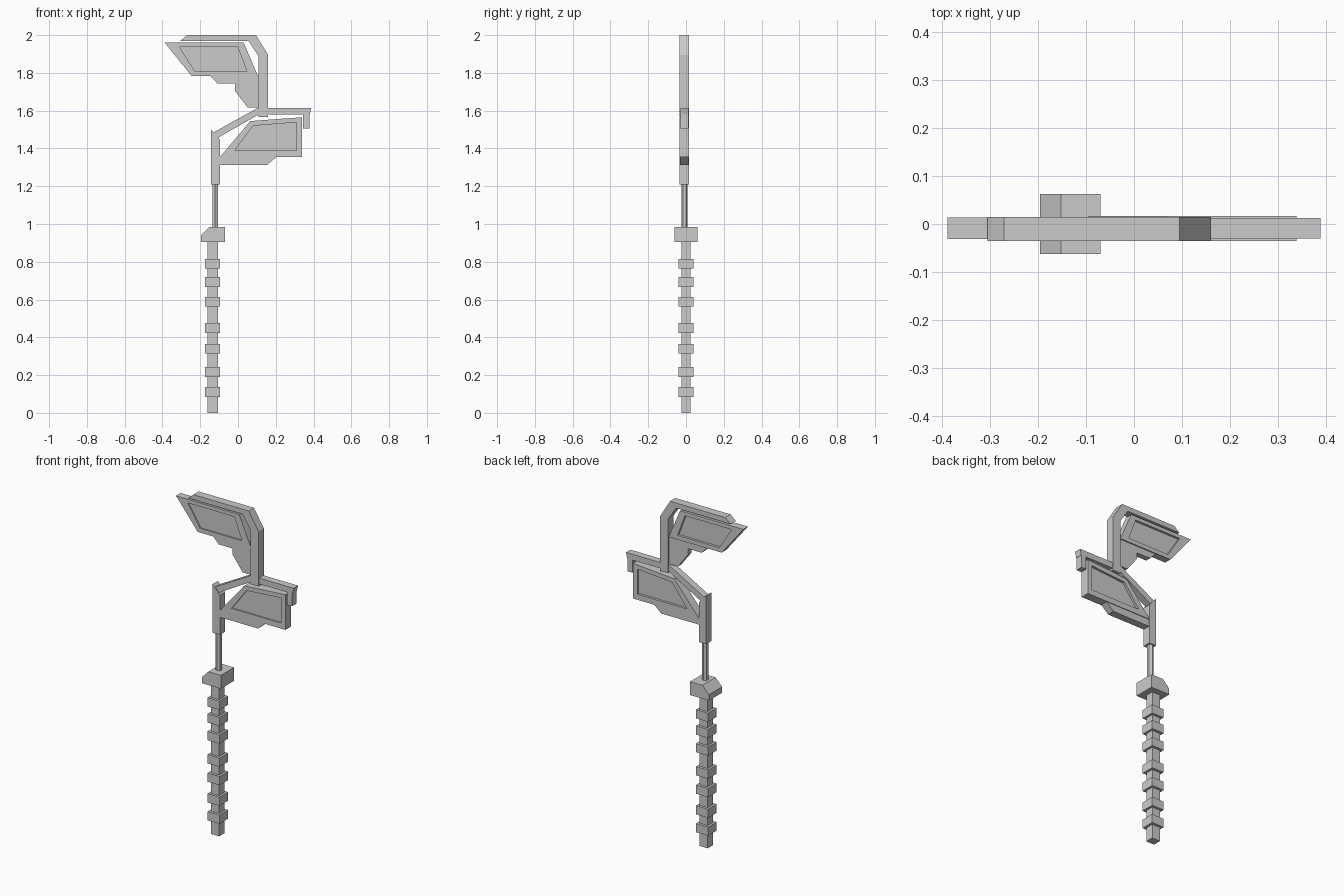
import bpy, bmesh
from mathutils import Vector

if "Cube" in bpy.data.objects:
    bpy.data.objects.remove(bpy.data.objects["Cube"])

def finish(name, bm):
    bmesh.ops.recalc_face_normals(bm, faces=bm.faces[:])
    me = bpy.data.meshes.new(name)
    bm.to_mesh(me)
    bm.free()
    ob = bpy.data.objects.new(name, me)
    bpy.context.collection.objects.link(ob)
    return ob

def plate(name, pts, y0, y1):
    """Extrude an x-z profile from y0 to y1."""
    bm = bmesh.new()
    f = bm.faces.new([bm.verts.new((x, y0, z)) for x, z in pts])
    r = bmesh.ops.extrude_face_region(bm, geom=[f])
    vs = [v for v in r["geom"] if isinstance(v, bmesh.types.BMVert)]
    bmesh.ops.translate(bm, verts=vs, vec=(0, y1 - y0, 0))
    return finish(name, bm)

def box(name, x0, x1, y0, y1, z0, z1):
    return plate(name, [(x0, z0), (x1, z0), (x1, z1), (x0, z1)], y0, y1)

def framed_panel(name, outer, inner, y0, y1, front, back):
    """Four-sided panel with a recessed field on both faces."""
    bm = bmesh.new()
    ring = lambda pts, y: [bm.verts.new((x, y, z)) for x, z in pts]
    loops = [ring(inner, y0 + front), ring(inner, y0), ring(outer, y0),
             ring(outer, y1), ring(inner, y1), ring(inner, y1 - back)]
    for a, b in zip(loops, loops[1:]):
        for i in range(4):
            j = (i + 1) % 4
            bm.faces.new((a[i], a[j], b[j], b[i]))
    bm.faces.new(loops[0])
    bm.faces.new(loops[-1])
    return finish(name, bm)

# Grip with seven raised bands
CX = -0.134
box("grip", CX - 0.027, CX + 0.027, -0.025, 0.025, 0, 0.91)
for z in (0.11, 0.217, 0.34, 0.45, 0.588, 0.693, 0.79):
    box("grip_band", CX - 0.04, CX + 0.04, -0.04, 0.04, z - 0.026, z + 0.026)

# Collar with one chamfered corner
plate("collar", [(-0.195, 0.905), (-0.07, 0.905), (-0.07, 0.985),
                 (-0.152, 0.985), (-0.195, 0.94)], -0.062, 0.062)

# Thin faceted rod
bm = bmesh.new()
bmesh.ops.create_cone(bm, cap_ends=True, segments=6, radius1=0.017, radius2=0.017, depth=0.27)
bmesh.ops.translate(bm, verts=bm.verts[:], vec=Vector((-0.121, -0.008, 1.1)))
bmesh.ops.scale(bm, verts=bm.verts[:], vec=(1, 1, 1))
rod = finish("rod", bm)

# Lower post, slanted arm with flat end, and hook
plate("lower_post", [(-0.143, 1.21), (-0.095, 1.21), (-0.095, 1.445),
                     (-0.118, 1.475), (-0.143, 1.5)], -0.035, 0.015)
plate("slanted_arm", [(-0.135, 1.482), (0.105, 1.615), (0.388, 1.615), (0.38, 1.58),
                      (0.11, 1.58), (-0.108, 1.455)], -0.03, 0.012)
plate("hook", [(0.345, 1.505), (0.378, 1.505), (0.378, 1.59), (0.345, 1.59)], -0.03, 0.012)

# Lower panel and its bottom tab
framed_panel("lower_panel",
             [(-0.095, 1.355), (0.065, 1.545), (0.338, 1.565), (0.338, 1.355)],
             [(-0.018, 1.388), (0.08, 1.52), (0.31, 1.538), (0.31, 1.388)],
             -0.035, 0.017, 0.008, 0.014)
plate("lower_tab", [(-0.097, 1.357), (-0.097, 1.313), (0.155, 1.313), (0.205, 1.357)],
      -0.032, 0.013)

# Upper post bending over the top
plate("upper_post", [(0.108, 1.567), (0.16, 1.567), (0.16, 1.895), (0.095, 2.0), (-0.27, 2.0),
                     (-0.305, 1.97), (0.055, 1.97), (0.108, 1.89)], -0.035, 0.015)

# Upper panel and stepped bracket below it
framed_panel("upper_panel",
             [(-0.388, 1.96), (0.03, 1.96), (0.106, 1.783), (-0.245, 1.783)],
             [(-0.31, 1.938), (-0.002, 1.938), (0.047, 1.808), (-0.228, 1.808)],
             -0.031, 0.013, 0.008, 0.014)
plate("bracket", [(-0.148, 1.785), (-0.108, 1.743), (-0.016, 1.743), (-0.016, 1.705),
                  (0.05, 1.618), (0.11, 1.618), (0.11, 1.785)], -0.027, 0.006)
